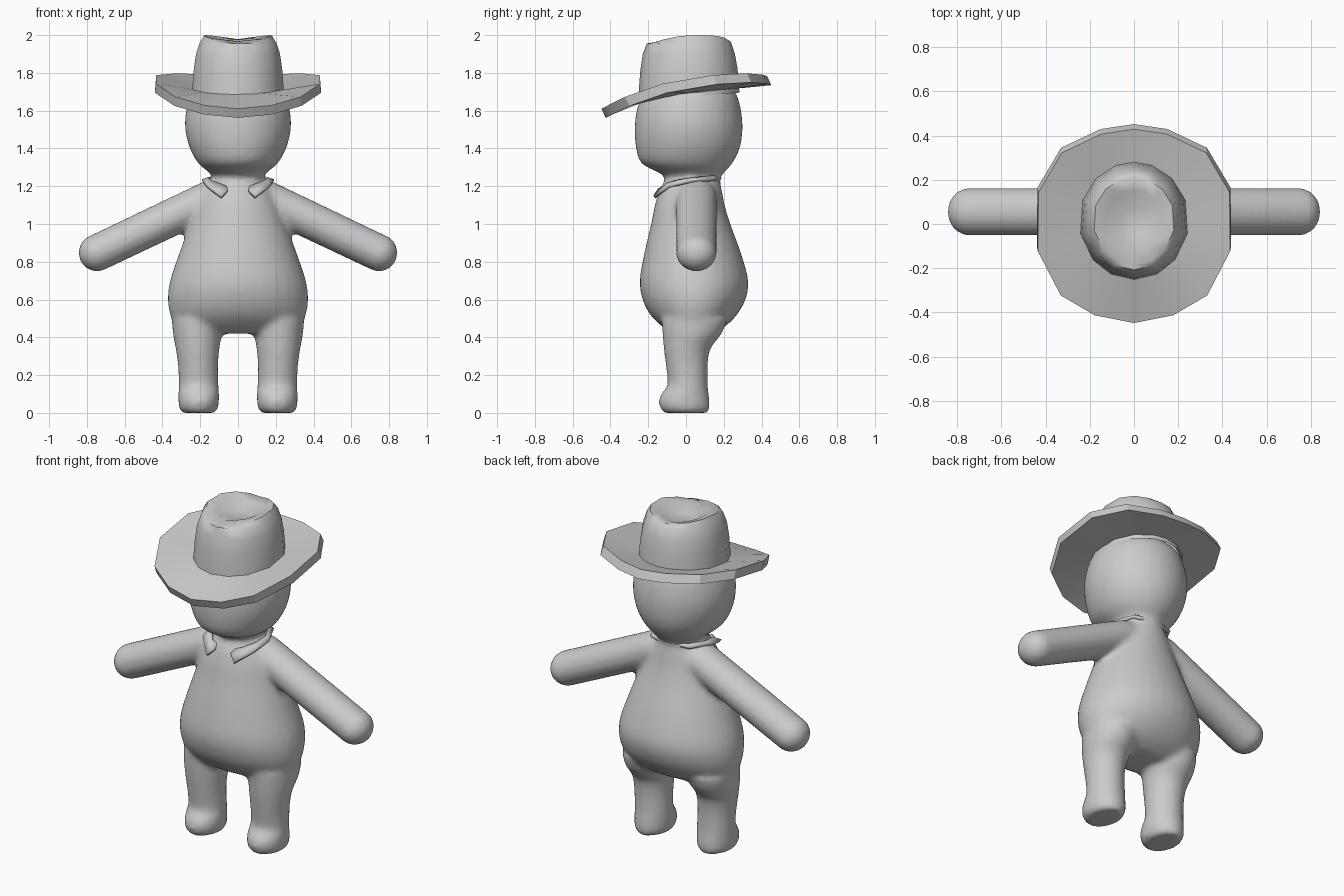
import bpy, bmesh, math
from mathutils import Vector, Matrix

old = bpy.data.objects.get("Cube")
if old:
    bpy.data.objects.remove(old, do_unlink=True)

grey = bpy.data.materials.new("plain grey")
grey.use_nodes = True
COL = (0.6, 0.6, 0.6, 1)
grey.diffuse_color = COL
grey.node_tree.nodes["Principled BSDF"].inputs["Base Color"].default_value = COL


def make(name, bm):
    bmesh.ops.recalc_face_normals(bm, faces=bm.faces[:])
    me = bpy.data.meshes.new(name)
    bm.to_mesh(me)
    bm.free()
    me.materials.append(grey)
    ob = bpy.data.objects.new(name, me)
    bpy.context.collection.objects.link(ob)
    return ob


def smooth(ob, angle):
    bpy.ops.object.select_all(action='DESELECT')
    ob.select_set(True)
    bpy.context.view_layer.objects.active = ob
    bpy.ops.object.shade_smooth_by_angle(angle=math.radians(angle))


def bridge(bm, a, b, closed=True):
    n = len(a)
    for i in range(n if closed else n - 1):
        j = (i + 1) % n
        bm.faces.new((a[i], a[j], b[j], b[i]))


def refine(rows, steps=4):
    """Catmull-Rom samples through a list of profile rows."""
    out = []
    for i in range(len(rows) - 1):
        p0, p1 = rows[max(i - 1, 0)], rows[i]
        p2, p3 = rows[i + 1], rows[min(i + 2, len(rows) - 1)]
        for s in range(steps):
            t = s / steps
            out.append([b + t / 2 * (c - a + t * (2*a - 5*b + 4*c - d + t * (3*(b - c) + d - a)))
                        for a, b, c, d in zip(p0, p1, p2, p3)])
    return out + [rows[-1]]


def loft(bm, rows, n=32):
    """Rows: height, left x, right x, front y, back y."""
    prev = None
    for z, x0, x1, y0, y1 in refine(rows):
        ring = []
        for k in range(n):
            a = math.tau * k / n
            ring.append(bm.verts.new(((x0 + x1) / 2 + (x1 - x0) / 2 * math.cos(a),
                                      (y0 + y1) / 2 + (y1 - y0) / 2 * math.sin(a), z)))
        if prev:
            bridge(bm, prev, ring)
        else:
            bm.faces.new(ring[::-1])
        prev = ring
    bm.faces.new(prev)


# Body: torso and head in one loft, blended with legs and arms
body = bmesh.new()
trunk = [(0.42, 0.24, -0.07, 0.14), (0.46, 0.33, -0.13, 0.21), (0.52, 0.36, -0.19, 0.27),
         (0.6, 0.372, -0.23, 0.315), (0.7, 0.36, -0.245, 0.33), (0.85, 0.31, -0.22, 0.29),
         (1.0, 0.255, -0.185, 0.235), (1.1, 0.22, -0.165, 0.205), (1.18, 0.18, -0.14, 0.19),
         (1.24, 0.135, -0.11, 0.18), (1.27, 0.15, -0.14, 0.2), (1.32, 0.21, -0.235, 0.245),
         (1.4, 0.255, -0.265, 0.285), (1.5, 0.28, -0.272, 0.3), (1.6, 0.275, -0.262, 0.292),
         (1.7, 0.24, -0.22, 0.26), (1.78, 0.15, -0.13, 0.17)]
loft(body, [(z, -w, w, f, b) for z, w, f, b in trunk])

leg = [(0.0, 0.125, 0.295, -0.115, 0.115), (0.025, 0.105, 0.312, -0.138, 0.127),
       (0.07, 0.1, 0.316, -0.145, 0.125), (0.11, 0.1, 0.316, -0.125, 0.12),
       (0.15, 0.103, 0.314, -0.097, 0.115), (0.25, 0.105, 0.318, -0.107, 0.115),
       (0.34, 0.098, 0.33, -0.118, 0.13), (0.42, 0.085, 0.345, -0.125, 0.19),
       (0.5, 0.07, 0.35, -0.13, 0.22)]
shoulder, hand = Vector((0.14, 0.055, 1.135)), Vector((0.745, 0.055, 0.848))
for s in (1, -1):
    loft(body, [(z, s * a, s * b, f, k) for z, a, b, f, k in leg])
    # Arm: capsule stretched from shoulder to hand
    axis = hand - shoulder
    ball = bmesh.ops.create_uvsphere(body, u_segments=32, v_segments=16, radius=0.1)["verts"]
    turn = axis.to_track_quat('Z', 'Y').to_matrix()
    for v in ball:
        far = v.co.z > 0.001
        v.co = turn @ v.co + (hand if far else shoulder)
        v.co.y = 0.055 + (v.co.y - 0.055) * 1.09
        v.co.x *= s
body_ob = make("body", body)
rm = body_ob.modifiers.new("blend", 'REMESH')
rm.mode = 'VOXEL'
rm.voxel_size = 0.016
rm.use_smooth_shade = True
sm = body_ob.modifiers.new("soften", 'SMOOTH')
sm.factor = 0.5
sm.iterations = 9


def mirrored(half):
    """Closed loop from points running back to front on the left side."""
    return half + [(-x, y, z) for x, y, z in half[-2:0:-1]]


# Hat brim: uneven polygon, dipping at the front and curling up at the sides
low = mirrored([(0, 0.452, 1.735), (0.15, 0.43, 1.742), (0.33, 0.345, 1.75),
                (0.437, 0.165, 1.74), (0.44, -0.1, 1.695), (0.335, -0.3, 1.625),
                (0.18, -0.39, 1.58), (0, -0.425, 1.562)])
high = [(x * 0.99, y - 0.023, z + 0.048) for x, y, z in low]


def ring_at(scale, lift, slope, cy=0.015):
    out = []
    for x, y, z in low:
        a = math.atan2(y, x)
        px, py = scale * math.cos(a), cy + scale * 1.07 * math.sin(a)
        out.append((px, py, lift + slope * py))
    return out


brim = bmesh.new()
loops = [[brim.verts.new(p) for p in pts]
         for pts in (ring_at(0.235, 1.69, 0.1), low, high, ring_at(0.235, 1.715, 0.1))]
for i in range(4):
    bridge(brim, loops[i], loops[(i + 1) % 4])
smooth(make("hat_brim", brim), 30)

# Hat crown: tapered wall, then a top creased from front to back
crown = bmesh.new()
levels = [(0.25, 1.67, 0.09), (0.248, 1.72, 0.08), (0.24, 1.82, 0.03),
          (0.228, 1.9, 0.0), (0.208, 1.96, 0.02), (0.185, 1.99, 0.03)]
prev = None
for r, z, slope in levels:
    ring = [crown.verts.new(p) for p in ring_at(r, z, slope)]
    if prev:
        bridge(crown, prev, ring)
    prev = ring
for v in prev:
    side = abs(v.co.x) / 0.185
    v.co.z += 0.01 * side - 0.018 * (1 - side) - 0.02 * max(0, -v.co.y / 0.2)
for r, drop in ((0.13, 0.018), (0.06, 0.05)):
    ring = [crown.verts.new((x, y, 1.985 - drop + 0.12 * abs(x))) for x, y, z in ring_at(r, 0, 0)]
    bridge(crown, prev, ring)
    prev = ring
crown.faces.new(prev)
smooth(make("hat_crown", crown), 50)

# Collar: folded strip with two points at the front
upper = [(0.06, -0.11, 1.195), (0.1, -0.1, 1.21), (0.145, -0.04, 1.228),
         (0.155, 0.04, 1.24), (0.11, 0.14, 1.25), (0, 0.175, 1.25)]
lower = [(0.055, -0.145, 1.178), (0.09, -0.168, 1.142), (0.168, -0.09, 1.2),
         (0.188, 0.03, 1.228), (0.13, 0.15, 1.235), (0, 0.18, 1.235)]
collar = bmesh.new()
strips = [[collar.verts.new(p) for p in h + [(-x, y, z) for x, y, z in h[-2::-1]]]
          for h in (upper, lower)]
bridge(collar, *strips, closed=False)
collar_ob = make("collar", collar)
sol = collar_ob.modifiers.new("thickness", 'SOLIDIFY')
sol.thickness = 0.018
sol.offset = 0
smooth(collar_ob, 35)
